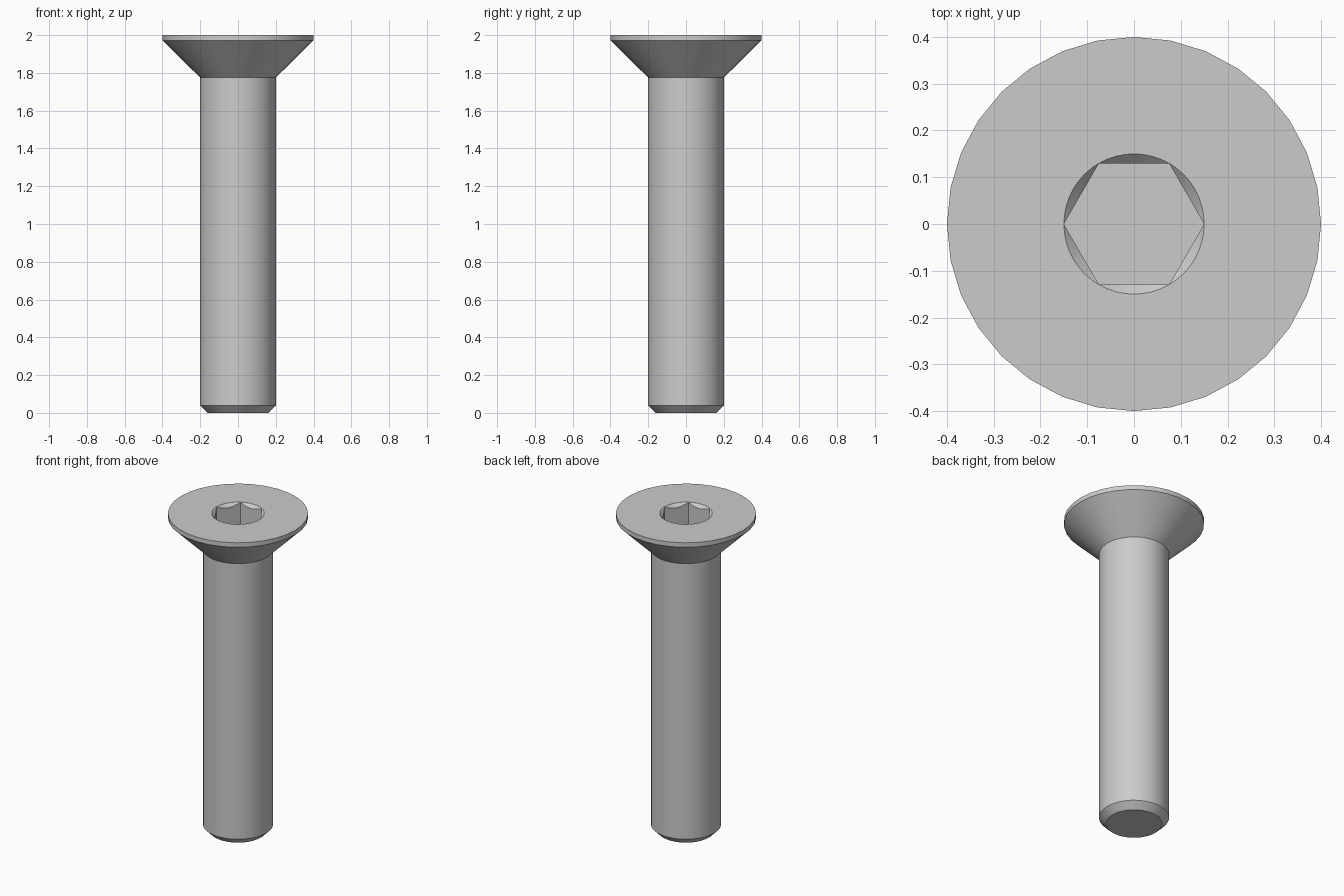
import bpy, bmesh
from math import cos, sin, pi

cube = bpy.data.objects.get("Cube")
if cube:
    bpy.data.objects.remove(cube, do_unlink=True)

SIDES = 32           # facets around the screw
ARC = 8              # steps along each side of the hex socket
SOCKET_R = 0.15      # hex corner radius
FLOOR_Z = 1.85
TOP_Z = 2.0

steel = bpy.data.materials.new("grey steel")
steel.use_nodes = True
steel.diffuse_color = (0.6, 0.6, 0.6, 1)
steel.node_tree.nodes["Principled BSDF"].inputs["Base Color"].default_value = (0.6, 0.6, 0.6, 1)

bm = bmesh.new()


def ring(points):
    return [bm.verts.new(p) for p in points]


def circle(radius, z, count):
    return ring((radius * cos(2 * pi * i / count), radius * sin(2 * pi * i / count), z)
                for i in range(count))


def skin(a, b):
    for i in range(len(a)):
        j = (i + 1) % len(a)
        bm.faces.new((a[i], a[j], b[j], b[i]))


def loop_edges(loop):
    return [bm.edges.get((loop[i - 1], loop[i])) for i in range(len(loop))]


# Outer body: chamfered tip, shank, countersunk head and rim
profile = [(0.16, 0), (0.2, 0.04), (0.2, 1.775), (0.4, 1.972), (0.4, TOP_Z)]
body = [circle(r, z, SIDES) for r, z in profile]
for low, high in zip(body, body[1:]):
    skin(low, high)
bm.faces.new(body[0][::-1])

# Hex socket: round mouth, 45 degree countersink meeting the flats in scallops
count = 6 * ARC
mouth = circle(SOCKET_R, TOP_Z, count)
scallop, floor = [], []
for i in range(count):
    a = 2 * pi * i / count
    local = 2 * pi * (i % ARC) / count - pi / 6
    r = SOCKET_R * cos(pi / 6) / cos(local)
    scallop.append((r * cos(a), r * sin(a), TOP_Z - (SOCKET_R - r)))
    floor.append((r * cos(a), r * sin(a), FLOOR_Z))
scallop, floor = ring(scallop), ring(floor)
skin(mouth, scallop)
skin(scallop, floor)
bm.faces.new(floor)

# Flat top face between the rim and the socket mouth
bmesh.ops.triangle_fill(bm, use_beauty=True, use_dissolve=False,
                        edges=loop_edges(body[-1]) + loop_edges(mouth))

bmesh.ops.remove_doubles(bm, verts=bm.verts[:], dist=0.00001)
bmesh.ops.recalc_face_normals(bm, faces=bm.faces[:])

mesh = bpy.data.meshes.new("countersunk_screw")
bm.to_mesh(mesh)
bm.free()
mesh.materials.append(steel)
screw = bpy.data.objects.new("countersunk_screw", mesh)
bpy.context.collection.objects.link(screw)

# Smooth round surfaces, keep the edges crisp
bpy.ops.object.select_all(action='DESELECT')
screw.select_set(True)
bpy.context.view_layer.objects.active = screw
bpy.ops.object.shade_smooth_by_angle(angle=pi / 6)
